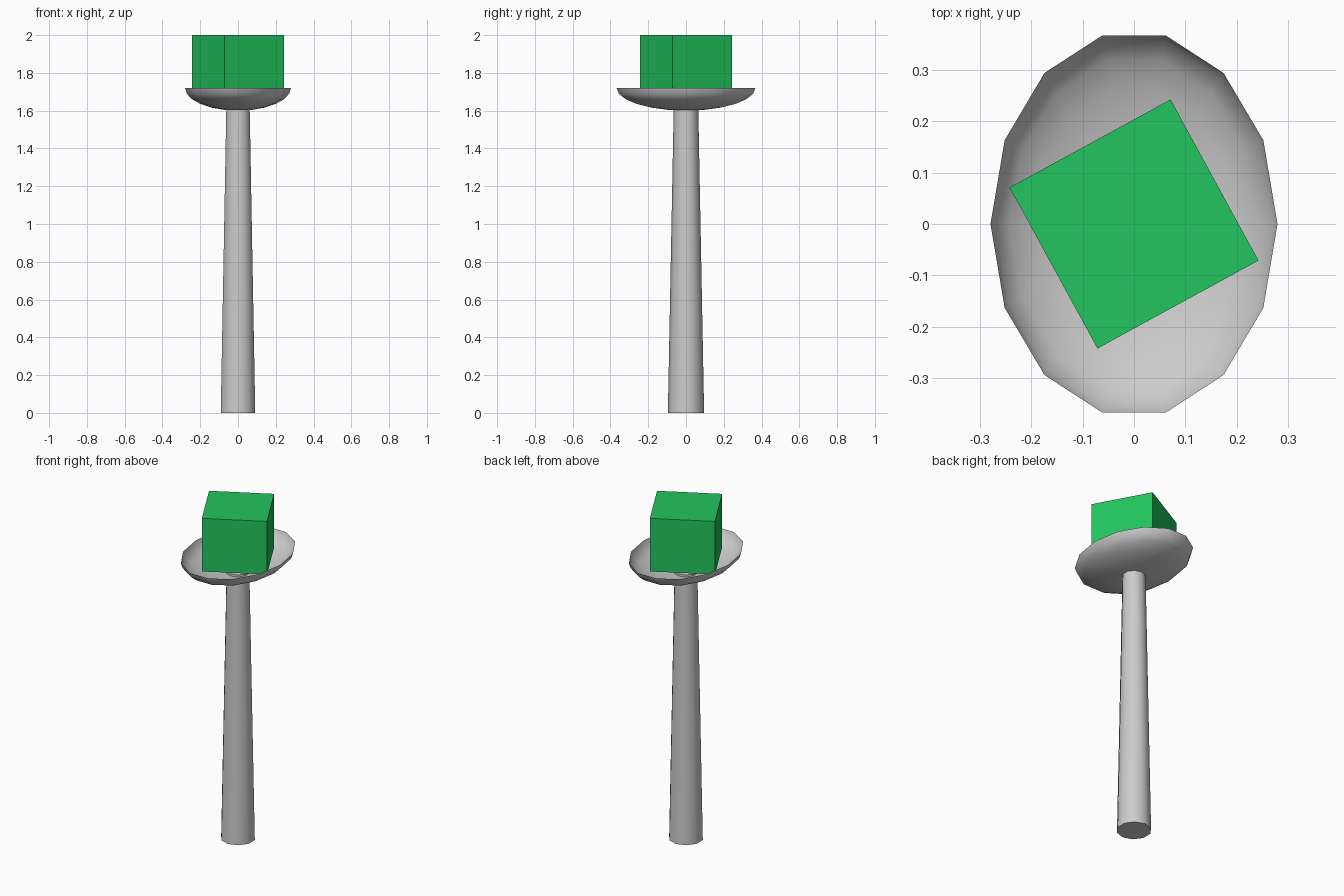
import bpy, bmesh, math

if "Cube" in bpy.data.objects:
    bpy.data.objects.remove(bpy.data.objects["Cube"])

def smooth(obj, angle=40):
    bpy.ops.object.select_all(action='DESELECT')
    obj.select_set(True)
    bpy.context.view_layer.objects.active = obj
    bpy.ops.object.shade_smooth_by_angle(angle=math.radians(angle))

# Tapered ten-sided stem, with a corner on the y axis
STEM_TOP = 1.615
bpy.ops.mesh.primitive_cone_add(vertices=10, radius1=0.096, radius2=0.065,
                                depth=STEM_TOP, location=(0, 0, STEM_TOP / 2))
stem = bpy.context.object
stem.name = "stem"
smooth(stem)

# Shallow oval dish: open lower half of a squashed sphere
RX, RY, DEPTH, RIM_Z = 0.28, 0.377, 0.12, 1.72
SIDES, RINGS = 14, 6
bm = bmesh.new()
rings = []
for i in range(RINGS):
    a = math.pi / 2 * i / RINGS
    rings.append([bm.verts.new((RX * math.cos(a) * math.cos(t),
                                RY * math.cos(a) * math.sin(t),
                                RIM_Z - DEPTH * math.sin(a)))
                  for t in (2 * math.pi * k / SIDES for k in range(SIDES))])
pole = bm.verts.new((0, 0, RIM_Z - DEPTH))
for k in range(SIDES):
    n = (k + 1) % SIDES
    for up, low in zip(rings, rings[1:]):
        bm.faces.new((up[k], low[k], low[n], up[n]))
    bm.faces.new((rings[-1][k], pole, rings[-1][n]))
mesh = bpy.data.meshes.new("dish")
bm.to_mesh(mesh)
bm.free()
dish = bpy.data.objects.new("dish", mesh)
bpy.context.collection.objects.link(dish)
smooth(dish, 60)

# Green block resting in the dish, turned about the vertical
BLOCK_W, BLOCK_H = 0.358, 0.32
bpy.ops.mesh.primitive_cube_add(size=1, location=(0, 0, 2 - BLOCK_H / 2),
                                rotation=(0, 0, 0.5))
block = bpy.context.object
block.name = "block"
block.scale = (BLOCK_W, BLOCK_W, BLOCK_H)
green = bpy.data.materials.new("green")
green.diffuse_color = (0.016, 0.558, 0.112, 1)
green.use_nodes = True
green.node_tree.nodes["Principled BSDF"].inputs["Base Color"].default_value = green.diffuse_color
block.data.materials.append(green)
